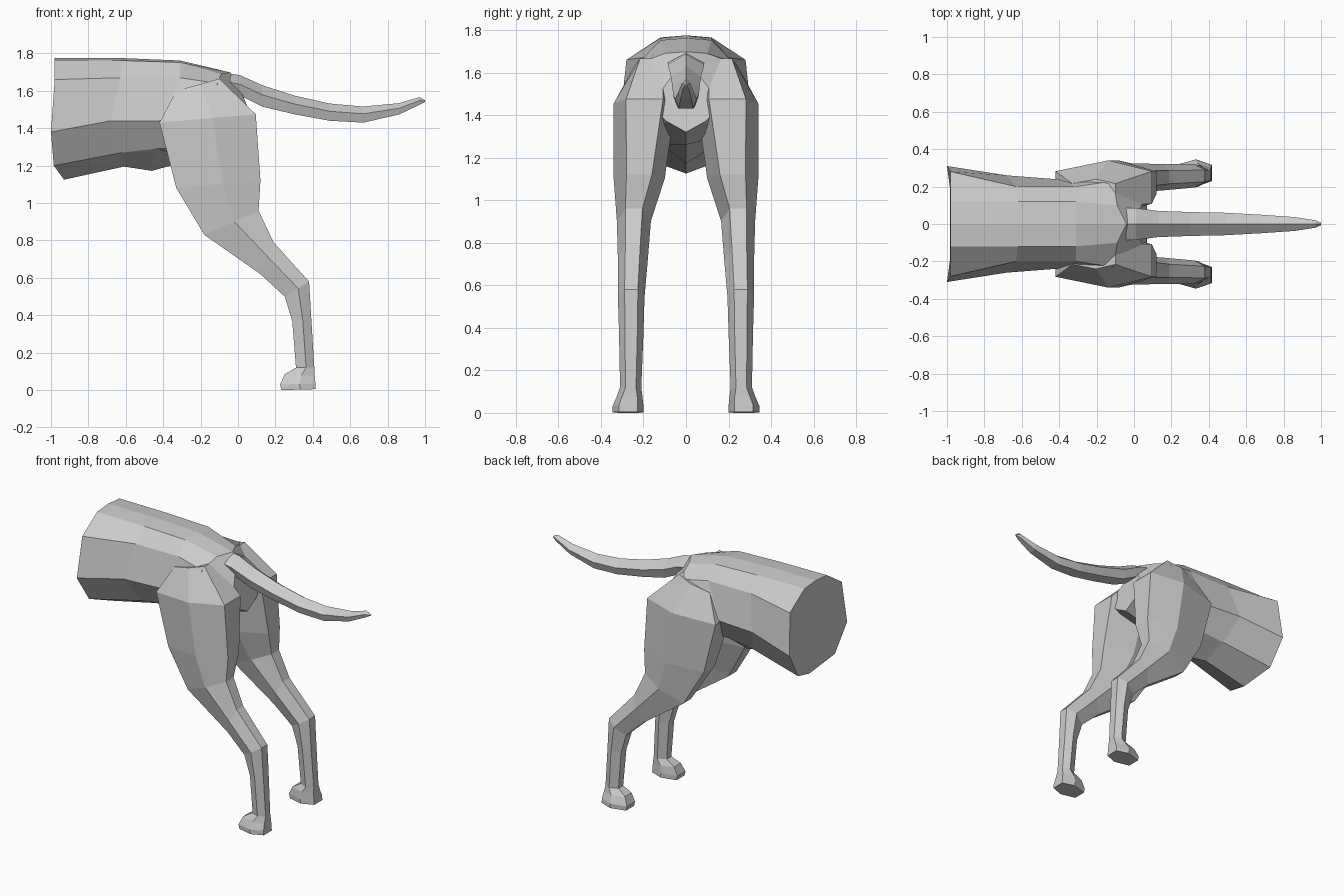
import bpy, bmesh

if "Cube" in bpy.data.objects:
    bpy.data.objects.remove(bpy.data.objects["Cube"])


def loft(name, rings):
    """Closed flat-faced skin through equal-sized rings of points."""
    bm = bmesh.new()
    loops = [[bm.verts.new(p) for p in ring] for ring in rings]
    n = len(loops[0])
    for a, b in zip(loops, loops[1:]):
        for i in range(n):
            j = (i + 1) % n
            bm.faces.new((a[i], a[j], b[j], b[i]))
    bm.faces.new(loops[0])
    bm.faces.new(loops[-1])
    bmesh.ops.recalc_face_normals(bm, faces=bm.faces)
    mesh = bpy.data.meshes.new(name)
    bm.to_mesh(mesh)
    bm.free()
    obj = bpy.data.objects.new(name, mesh)
    bpy.context.collection.objects.link(obj)
    return obj


def mirror_ring(half):
    """Half ring from top centre to bottom centre -> full ring."""
    return half + [(x, -y, z) for x, y, z in reversed(half[1:-1])]


# Torso: half cross-sections from the cut front end to the rump
torso_halves = [
    [(-.98, 0, 1.775), (-.98, .12, 1.765), (-.98, .28, 1.66),
     (-1.0, .31, 1.38), (-.985, .20, 1.20), (-.93, 0, 1.125)],
    [(-.62, 0, 1.775), (-.62, .12, 1.762), (-.63, .20, 1.67),
     (-.68, .26, 1.44), (-.62, .16, 1.27), (-.61, 0, 1.195)],
    [(-.31, 0, 1.762), (-.31, .12, 1.752), (-.31, .20, 1.67),
     (-.42, .24, 1.44), (-.44, .15, 1.29), (-.46, 0, 1.172)],
    [(-.04, 0, 1.698), (-.09, .10, 1.69), (-.11, .23, 1.64),
     (-.15, .30, 1.45), (-.15, .16, 1.30), (-.15, 0, 1.26)],
    [(.03, 0, 1.61), (.02, .06, 1.59), (.05, .12, 1.51),
     (.07, .14, 1.42), (.07, .09, 1.37), (.07, 0, 1.32)],
]
body = loft("hindquarters", [mirror_ring(h) for h in torso_halves])

# Hind legs: front x,z / back x,z / inner y / outer y / edge half-width ratio
leg_sections = [
    (-.33, 1.60, -.10, 1.665, .08, .24, .35),
    (-.42, 1.43, .095, 1.475, .05, .34, .30),
    (-.33, 1.08, .12, 1.12, .10, .34, .25),
    (-.18, .83, .11, .96, .165, .325, .25),
    (.12, .62, .19, .79, .18, .32, .25),
    (.25, .50, .38, .58, .195, .32, .25),
    (.29, .37, .392, .38, .20, .315, .25),
    (.31, .12, .408, .12, .21, .31, .25),
    (.25, .085, .41, .075, .205, .325, .30),
    (.225, .03, .414, .035, .20, .345, .30),
    (.232, 0, .416, .005, .20, .345, .30),
]


def leg_ring(s, side):
    xf, zf, xb, zb, yi, yo, k = s
    mid, h = (yi + yo) / 2, k * (yo - yi)
    pts = [(0, mid + h), (.55, yo), (1, mid + h),
           (1, mid - h), (.55, yi), (0, mid - h)]
    return [(xf + t * (xb - xf), side * y, zf + t * (zb - zf)) for t, y in pts]


parts = [loft("hind_leg", [leg_ring(s, side) for s in leg_sections])
         for side in (1, -1)]

# Tail: x, top z, bottom z, half width
tail_stations = [
    (-.09, 1.70, 1.60, .085), (.01, 1.684, 1.575, .085),
    (.13, 1.63, 1.515, .07), (.30, 1.575, 1.475, .064),
    (.49, 1.532, 1.44, .06), (.67, 1.516, 1.43, .05),
    (.86, 1.534, 1.473, .037), (.97, 1.566, 1.525, .02),
    (1.0, 1.55, 1.54, .006),
]
parts.append(loft("tail", [
    mirror_ring([(x, 0, t), (x, w, b + .55 * (t - b)),
                 (x, .7 * w, b), (x, 0, b)])
    for x, t, b, w in tail_stations]))

# Weld everything into one skin
for part in parts:
    mod = body.modifiers.new("join", "BOOLEAN")
    mod.operation, mod.solver, mod.object = "UNION", "EXACT", part
depsgraph = bpy.context.evaluated_depsgraph_get()
skin = bpy.data.meshes.new_from_object(body.evaluated_get(depsgraph))
body.modifiers.clear()
body.data = skin
for part in parts:
    bpy.data.objects.remove(part)
